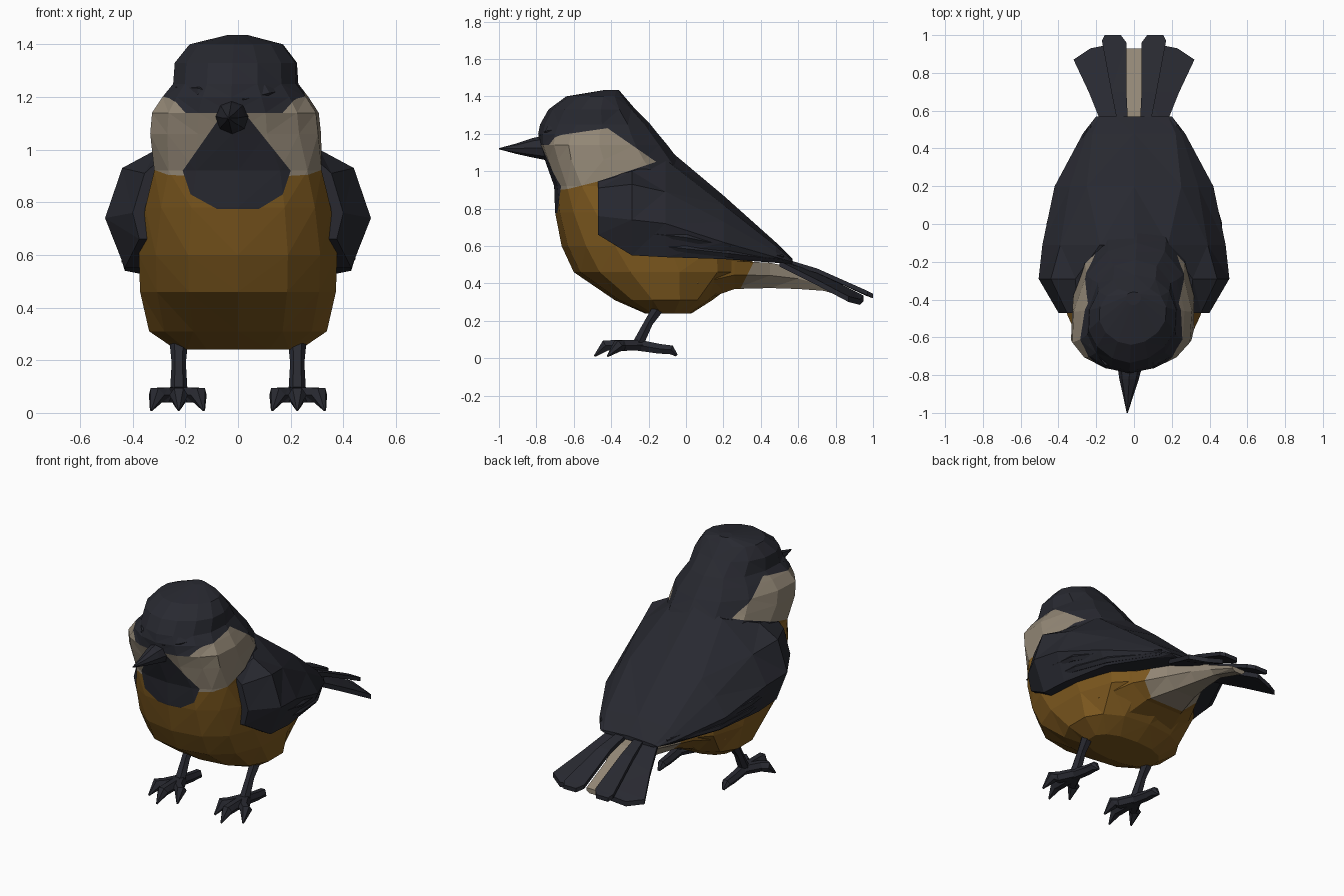
import bpy, bmesh
from math import sin, cos, pi
from mathutils import Vector

cube = bpy.data.objects.get("Cube")
if cube:
    bpy.data.objects.remove(cube, do_unlink=True)


def material(name, rgb):
    m = bpy.data.materials.new(name)
    m.use_nodes = True
    m.diffuse_color = (*rgb, 1)
    bsdf = next(n for n in m.node_tree.nodes if n.type == 'BSDF_PRINCIPLED')
    bsdf.inputs["Base Color"].default_value = (*rgb, 1)
    bsdf.inputs["Roughness"].default_value = 0.9
    return m


SLATE = material("slate plumage", (0.021, 0.022, 0.030))
OCHRE = material("ochre belly", (0.200, 0.096, 0.013))
CREAM = material("cream feathers", (0.290, 0.242, 0.180))


def finish(bm, name, mats):
    bmesh.ops.recalc_face_normals(bm, faces=bm.faces)
    mesh = bpy.data.meshes.new(name)
    bm.to_mesh(mesh)
    bm.free()
    for m in mats:
        mesh.materials.append(m)
    ob = bpy.data.objects.new(name, mesh)
    bpy.context.collection.objects.link(ob)
    return ob


def loft(rings):
    """Closed solid skinned through rings of equal length."""
    bm = bmesh.new()
    rows = [[bm.verts.new(p) for p in ring] for ring in rings]
    n = len(rows[0])
    for a, b in zip(rows, rows[1:]):
        for i in range(n):
            j = (i + 1) % n
            bm.faces.new((a[i], a[j], b[j], b[i]))
    bm.faces.new(rows[0])
    bm.faces.new(rows[-1])
    bmesh.ops.triangulate(bm, faces=bm.faces)
    return bm


def tube(name, points, radii, mat, sides=6):
    """Tapered limb through points."""
    pts = [Vector(p) for p in points]
    rings = []
    for i, p in enumerate(pts):
        d = (pts[min(i + 1, len(pts) - 1)] - pts[max(i - 1, 0)]).normalized()
        u = d.cross(Vector((0, 0, 1)) if abs(d.z) < 0.9 else Vector((0, 1, 0))).normalized()
        v = d.cross(u)
        rings.append([p + radii[i] * (u * cos(2 * pi * k / sides) + v * sin(2 * pi * k / sides))
                      for k in range(sides)])
    return finish(loft(rings), name, [mat])


def paint(bm, poly, axis, index, rule=lambda c: True):
    """Cut a convex outline through the mesh along an axis and colour what lies inside."""
    def lift(p):
        return Vector((0, *p)) if axis == 'x' else Vector((p[0], 0, p[1]))
    view = Vector((1, 0, 0)) if axis == 'x' else Vector((0, 1, 0))
    pts = [lift(p) for p in poly]
    mid = sum(pts, Vector()) / len(pts)
    planes = []
    for a, b in zip(pts, pts[1:] + pts[:1]):
        n = (b - a).cross(view).normalized()
        planes.append((a, n if n.dot(mid - a) > 0 else -n))
    for co, n in planes:
        geom = bm.verts[:] + bm.edges[:] + bm.faces[:]
        bmesh.ops.bisect_plane(bm, geom=geom, plane_co=co, plane_no=n, dist=1e-5)
    for f in bm.faces:
        c = f.calc_center_median()
        if rule(c) and all((c - co).dot(n) > 0 for co, n in planes):
            f.material_index = index


# Body and head: egg-shaped level sections (height, front, widest y, back, half width)
SECTIONS = [
    (0.24, -0.22, -0.10, 0.03, 0.24), (0.31, -0.38, -0.10, 0.14, 0.345),
    (0.46, -0.60, -0.18, 0.34, 0.38), (0.60, -0.665, -0.27, 0.38, 0.385),
    (0.78, -0.70, -0.40, 0.20, 0.36), (0.92, -0.705, -0.50, 0.06, 0.325),
    (1.06, -0.755, -0.58, -0.04, 0.328), (1.14, -0.785, -0.59, -0.10, 0.32),
    (1.20, -0.79, -0.57, -0.15, 0.28), (1.25, -0.78, -0.54, -0.19, 0.24),
    (1.33, -0.735, -0.52, -0.27, 0.235), (1.40, -0.64, -0.48, -0.33, 0.18),
    (1.435, -0.43, -0.39, -0.36, 0.04)]


def head_turn(y):
    """Sideways drift of a head that looks slightly to its right."""
    return 0.055 * (y + 0.35)


def egg(z, front, wide, back, half, sides=14):
    ring = []
    is_head = z > 1
    for k in range(sides):
        t = 2 * pi * k / sides
        s, c = sin(t), cos(t)
        e = (1.1 if c > 0 else 0.9) if is_head else 0.85
        sx, cy = abs(s) ** e * (1 if s > 0 else -1), abs(c) ** e
        y = wide - (wide - front) * cy if c > 0 else wide + (back - wide) * cy
        ring.append((half * sx + (head_turn(y) if is_head else 0), y, z))
    return ring


body = loft([egg(*s) for s in SECTIONS])
paint(body, [(-0.9, 0.2), (0.5, 0.2), (0.5, 0.5), (-0.47, 0.945), (-0.9, 0.88)], 'x', 1)
# Cheeks, eye mask, bib
paint(body, [(-0.85, 1.14), (-0.66, 1.195), (-0.42, 1.23), (-0.16, 1.05),
             (-0.47, 0.945), (-0.63, 0.905), (-0.85, 0.88)], 'x', 2)
paint(body, [(0.17, 1.14), (0.25, 1.23), (-0.28, 1.23), (-0.20, 1.14)], 'y', 0, lambda c: c.y < -0.58)
paint(body, [(0.04, 1.12), (0.20, 0.92), (0.17, 0.83), (0.08, 0.775),
             (-0.08, 0.775), (-0.18, 0.83), (-0.21, 0.92), (-0.07, 1.12)], 'y', 0, lambda c: c.y < -0.4)
finish(body, "body", [SLATE, OCHRE, CREAM])

# Folded wings and back: mirrored half arches (y, then x/z from spine to lower edge)
ARCHES = [
    (-0.47, (0, .90), (.30, .96), (.355, .91), (.40, .76), (.375, .66)),
    (-0.29, (0, 1.0), (.31, 1.0), (.44, .93), (.505, .74), (.43, .55)),
    (-0.11, (0, 1.13), (.18, 1.06), (.39, .89), (.485, .72), (.43, .54)),
    (0.20, (0, .87), (.25, .82), (.34, .73), (.42, .62), (.38, .53)),
    (0.48, (0, .62), (.22, .60), (.25, .57), (.27, .54), (.24, .51)),
    (0.57, (0, .53), (.10, .525), (.18, .52), (.20, .515), (.17, .505))]
finish(loft([[(x, y, z) for x, z in half] + [(-x, y, z) for x, z in half[:0:-1]]
             for y, *half in ARCHES]), "wings_and_back", [SLATE])

# Underside running from the belly to the cream middle strip of the tail
undertail = loft([[(w, y, hi), (w, y, (hi + lo) / 2), (w * .55, y, lo),
                   (-w * .55, y, lo), (-w, y, (hi + lo) / 2), (-w, y, hi)] for y, w, lo, hi in
                  [(0.06, .32, .30, .50), (0.26, .23, .37, .52), (0.45, .13, .375, .51),
                   (0.60, .08, .37, .48), (0.74, .045, .36, .42), (0.93, .045, .30, .33)]])
paint(undertail, [(0.0, 0.25), (0.23, 0.25), (0.38, 0.55), (0.0, 0.55)], 'x', 1)
finish(undertail, "undertail", [CREAM, OCHRE])

# Beak
finish(loft([[(head_turn(y) + r * cos(k * pi / 4), y, z + r * sin(k * pi / 4)) for k in range(8)]
             for y, z, r in [(-0.74, 1.125, .068), (-0.82, 1.125, .052), (-0.91, 1.12, .027),
                             (-1.0, 1.12, .003)]]), "beak", [SLATE])


def feather(name, rows, thick):
    """Flat blade: rows of (inner point, outer point)."""
    finish(loft([[(*a,), (*b,), (b[0], b[1], b[2] - thick), (a[0], a[1], a[2] - thick)]
                 for a, b in rows]), name, [SLATE])


for side, s in (("left", 1), ("right", -1)):
    # Tail fan
    feather(side + "_inner_tail_feather",
            [((s * .03, .50, .54), (s * .08, .50, .54)), ((s * .04, .70, .48), (s * .12, .70, .48)),
             ((s * .04, .96, .36), (s * .17, .97, .36)), ((s * .07, 1.0, .345), (s * .155, 1.0, .345))], .025)
    feather(side + "_outer_tail_feather",
            [((s * .05, .50, .53), (s * .16, .50, .52)), ((s * .07, .70, .46), (s * .24, .70, .42)),
             ((s * .11, .90, .36), (s * .32, .87, .33)), ((s * .13, .95, .335), (s * .23, .93, .315))], .03)
    # Long wing feathers
    for k in range(2):
        tube(f"{side}_wing_feather_{k + 1}",
             [(s * (.46 - .025 * k), -0.22, .67 - .06 * k), (s * (.445 - .02 * k), 0, .645 - .06 * k),
              (s * .38, .22, .60 - .04 * k), (s * .23, .52, .545 - .02 * k)],
             [.008, .022, .022, .008], SLATE, 5)
    # Brow and eye
    turn = head_turn(-0.7)
    tube(side + "_brow", [(s * .03 + turn, -0.765, 1.19), (s * .12 + turn, -0.725, 1.215),
                          (s * .21 + turn, -0.63, 1.23)], [.02, .032, .015], SLATE, 5)
    eye = bmesh.new()
    bmesh.ops.create_icosphere(eye, subdivisions=1, radius=.03)
    bmesh.ops.translate(eye, verts=eye.verts, vec=(s * .18 + turn, -0.69, 1.17))
    finish(eye, side + "_eye", [SLATE])
    # Leg and toes
    x, heel = s * .225, (s * .225, -0.26, .07)
    tube(side + "_leg", [(x, -0.14, .28), (x, -0.20, .19), heel], [.036, .027, .034], SLATE)
    for name, dx, y in (("middle", 0, -0.49), ("outer", s * .105, -0.42), ("inner", -s * .095, -0.42)):
        tube(f"{side}_{name}_toe",
             [(x, -0.24, .07), (x + dx * .5, y * .5 - .13, .068), (x + dx * .8, y + .06, .068), (x + dx, y, .01)],
             [.032, .033, .035, .005], SLATE)
    tube(side + "_hind_toe", [heel, (x, -0.14, .05), (x, -0.08, .045), (x, -0.05, .015)],
         [.034, .03, .028, .008], SLATE)
